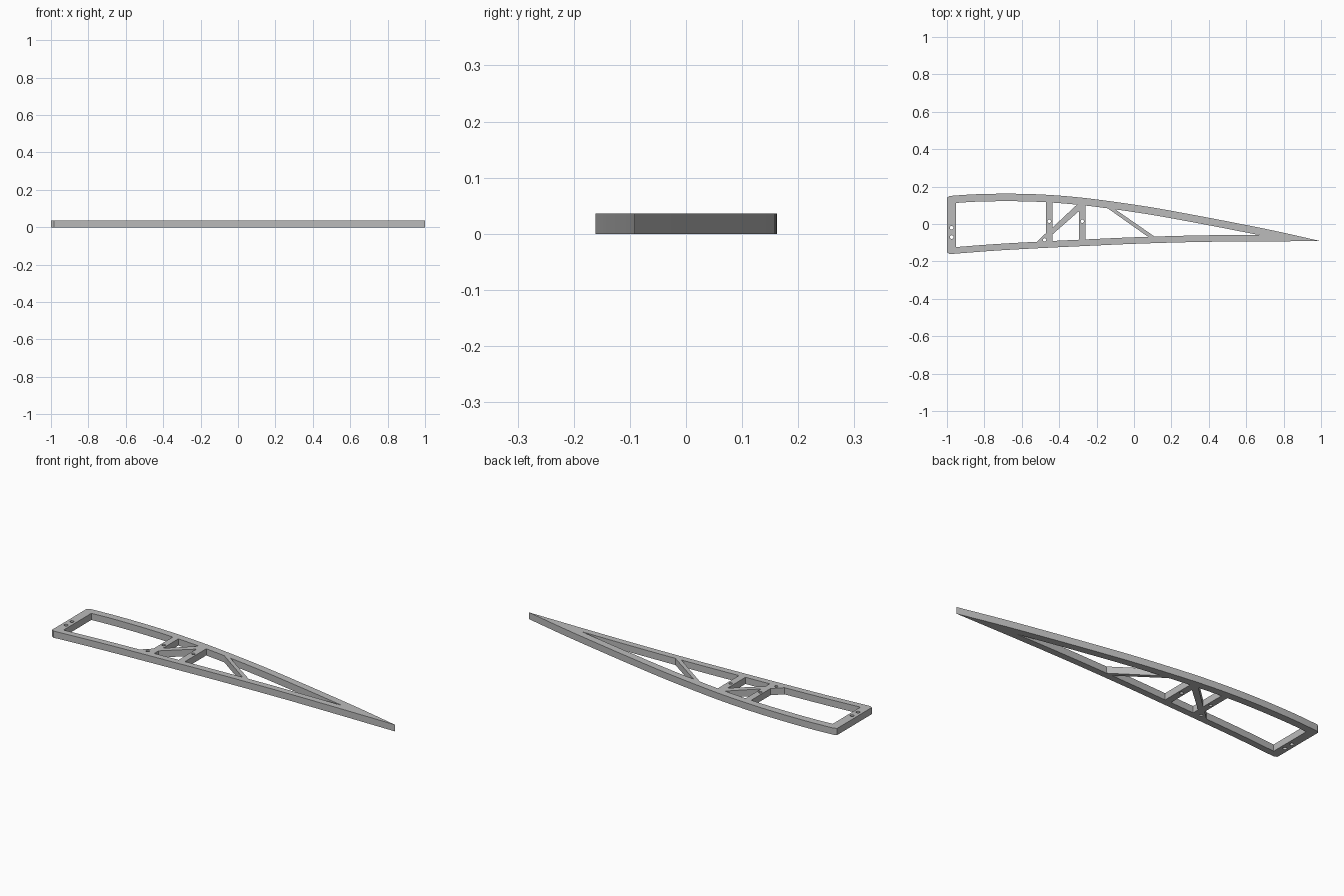
import bpy
import math

THICK = 0.036
cube = bpy.data.objects.get("Cube")
if cube:
    bpy.data.objects.remove(cube, do_unlink=True)

# Skin lines of the aerofoil section: (x, y) from nose edge to trailing tip
UPPER = [(-0.985, 0.15), (-0.85, 0.159), (-0.67, 0.162), (-0.5, 0.158), (-0.3, 0.143),
         (-0.1, 0.118), (0.1, 0.088), (0.3, 0.052), (0.5, 0.014), (0.75, -0.036), (1, -0.092)]
LOWER = [(-0.985, -0.161), (-0.75, -0.143), (-0.5, -0.129), (-0.25, -0.117),
         (0, -0.106), (0.3, -0.097), (0.6, -0.093), (1, -0.092)]


def height(pts, x):
    """Smooth interpolation through the skin points."""
    def slope(i):
        a, b = pts[max(i - 1, 0)], pts[min(i + 1, len(pts) - 1)]
        return (b[1] - a[1]) / (b[0] - a[0])
    i = 0
    while i < len(pts) - 2 and x > pts[i + 1][0]:
        i += 1
    (xa, ya), (xb, yb) = pts[i], pts[i + 1]
    w = xb - xa
    t = (x - xa) / w
    s = 1 - t
    return (ya * s * s * (1 + 2 * t) + yb * t * t * (3 - 2 * t)
            + w * (slope(i) * t * s * s - slope(i + 1) * t * t * s))


def skin(pts, start, end, offset=0.0):
    """Points along a skin line, moved inward by offset."""
    n = max(2, math.ceil(abs(end - start) / 0.05))
    xs = [start + (end - start) * k / n for k in range(n + 1)]
    return [(x, height(pts, x) + offset) for x in xs]


def top(start, end):
    return skin(UPPER, start, end, -0.04)


def bottom(start, end):
    return skin(LOWER, start, end, 0.035)


def circle(x, y, r, n=16):
    return [(x + r * math.cos(math.tau * k / n), y + r * math.sin(math.tau * k / n))
            for k in range(n)]


# Outer outline with clipped nose corners
outline = ([(-1, -0.152), (-1, 0.142)] + skin(UPPER, -0.985, 1)
           + skin(LOWER, 1, -0.985)[1:])

# Openings that leave the webs and diagonal braces standing
bays = [
    top(-0.952, -0.47) + [(-0.47, -0.048)] + bottom(-0.52, -0.952),    # nose bay
    top(-0.435, -0.305) + [(-0.435, -0.018)],                          # above diagonal
    [(-0.435, -0.055), (-0.295, 0.068)] + bottom(-0.295, -0.435),      # below diagonal
    top(-0.258, -0.14) + bottom(0.075, -0.258),                        # middle bay
    top(-0.1, 0.655) + bottom(0.67, 0.11),                             # tail bay
]
# Pin holes
holes = [circle(-0.975, -0.02, 0.01), circle(-0.975, -0.07, 0.01),
         circle(-0.453, 0.015, 0.009), circle(-0.276, 0.015, 0.009),
         circle(-0.478, -0.085, 0.009)]

# Plate cut from the outline and openings
curve = bpy.data.curves.new("rib_profile", "CURVE")
curve.dimensions = "2D"
curve.fill_mode = "BOTH"
curve.extrude = THICK / 2
for loop in [outline] + bays + holes:
    spline = curve.splines.new("POLY")
    spline.points.add(len(loop) - 1)
    for point, (x, y) in zip(spline.points, loop):
        point.co = (x, y, 0, 1)
    spline.use_cyclic_u = True

profile = bpy.data.objects.new("rib_profile", curve)
bpy.context.collection.objects.link(profile)
bpy.context.view_layer.update()
evaluated = profile.evaluated_get(bpy.context.evaluated_depsgraph_get())
mesh = bpy.data.meshes.new_from_object(evaluated)
bpy.data.objects.remove(profile, do_unlink=True)

rib = bpy.data.objects.new("wing_rib", mesh)
bpy.context.collection.objects.link(rib)
for v in mesh.vertices:
    v.co.z += THICK / 2
mesh.shade_flat()

# Plain grey
grey = bpy.data.materials.new("plain_grey")
grey.use_nodes = True
color = (0.5, 0.5, 0.5, 1)
grey.diffuse_color = color
grey.node_tree.nodes["Principled BSDF"].inputs["Base Color"].default_value = color
mesh.materials.clear()
mesh.materials.append(grey)
